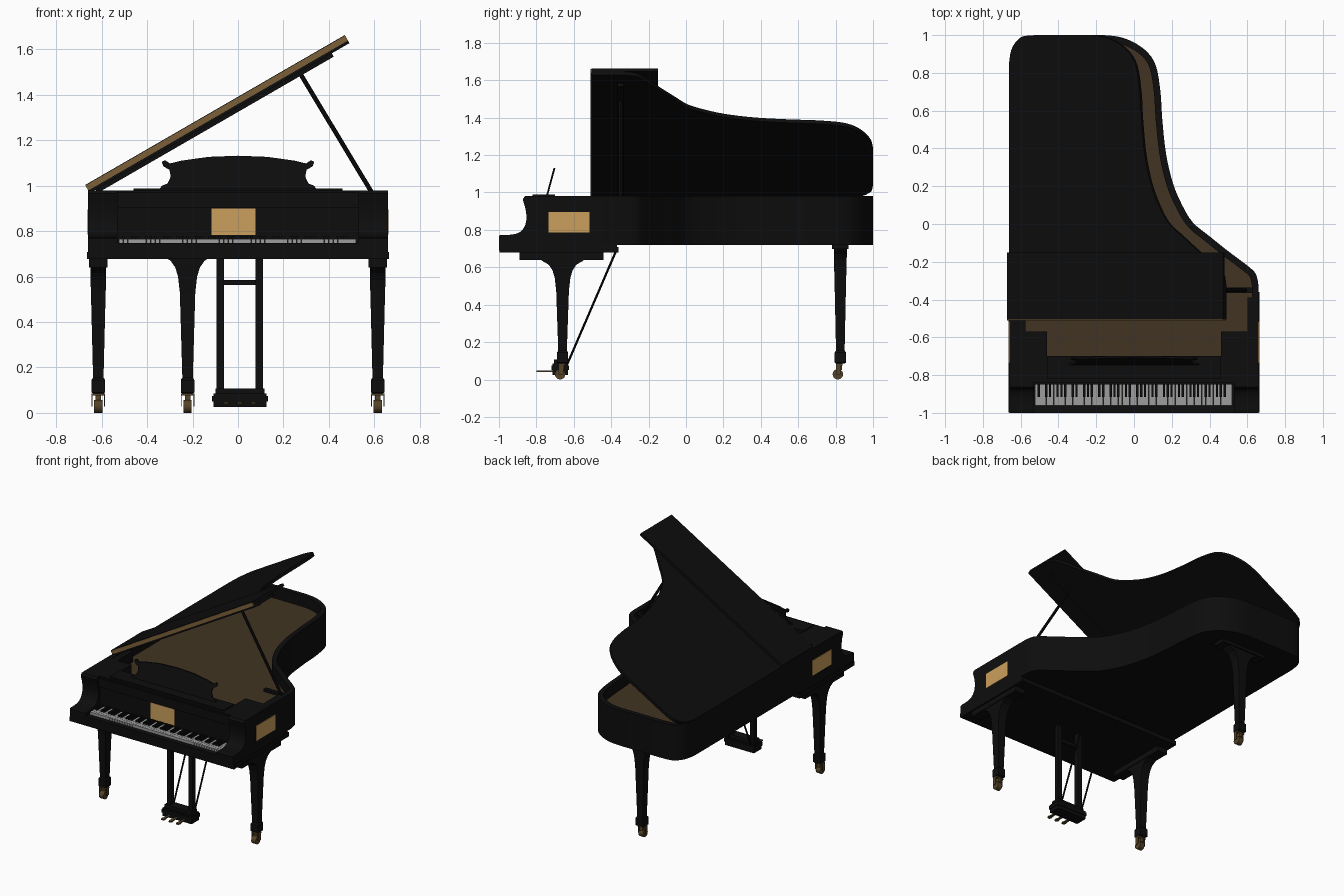
import bpy, bmesh, math
from mathutils import Vector

if "Cube" in bpy.data.objects:
    bpy.data.objects.remove(bpy.data.objects["Cube"])


def material(name, rgb):
    m = bpy.data.materials.new(name)
    m.diffuse_color = (*rgb, 1)
    m.use_nodes = True
    m.node_tree.nodes["Principled BSDF"].inputs["Base Color"].default_value = m.diffuse_color
    return m


BLACK = material("black lacquer", (0.004, 0.004, 0.004))
GOLD = material("gold plate", (0.60, 0.345, 0.11))
BROWN = material("bronze soundboard", (0.053, 0.034, 0.016))
HINGE = material("hinge brass", (0.20, 0.115, 0.04))
BRASS = material("aged brass", (0.09, 0.055, 0.02))
IVORY = material("key white", (0.34, 0.34, 0.34))


def finish(name, bm, *mats, smooth=False):
    bmesh.ops.recalc_face_normals(bm, faces=bm.faces)
    me = bpy.data.meshes.new(name)
    bm.to_mesh(me)
    bm.free()
    ob = bpy.data.objects.new(name, me)
    bpy.context.collection.objects.link(ob)
    for m in mats:
        me.materials.append(m)
    if smooth:
        bpy.ops.object.select_all(action='DESELECT')
        ob.select_set(True)
        bpy.context.view_layer.objects.active = ob
        bpy.ops.object.shade_smooth_by_angle(angle=math.radians(35))
    return ob


def skin(bm, rings):
    """Bridge equal rings of points and cap both ends; returns the last cap."""
    vs = [[bm.verts.new(p) for p in r] for r in rings]
    n = len(vs[0])
    for a, b in zip(vs, vs[1:]):
        for i in range(n):
            bm.faces.new((a[i], a[(i + 1) % n], b[(i + 1) % n], b[i]))
    bm.faces.new(vs[0])
    return bm.faces.new(vs[-1])


def prism(name, pts, t0, t1, place, mat, smooth=False):
    bm = bmesh.new()
    skin(bm, [[place(p, q, t) for p, q in pts] for t in (t0, t1)])
    return finish(name, bm, mat, smooth=smooth)


def add_box(bm, x0, x1, y0, y1, z0, z1):
    skin(bm, [[(x0, y0, z), (x1, y0, z), (x1, y1, z), (x0, y1, z)] for z in (z0, z1)])


def box(name, mat, *b):
    bm = bmesh.new()
    add_box(bm, *b)
    return finish(name, bm, mat)


def rod(name, a, b, r, mat, sides=8):
    a, b = Vector(a), Vector(b)
    q = (b - a).to_track_quat('Z', 'Y')
    ring = [q @ Vector((r * math.cos(i * math.tau / sides), r * math.sin(i * math.tau / sides), 0))
            for i in range(sides)]
    bm = bmesh.new()
    skin(bm, [[e + v for v in ring] for e in (a, b)])
    return finish(name, bm, mat, smooth=sides > 8)


def spline(pts, n=4):
    P = [Vector(p) for p in pts]
    P = [P[0]] + P + [P[-1]]
    out = []
    for i in range(1, len(P) - 2):
        a, b, c, d = P[i - 1:i + 3]
        for k in range(n):
            t = k / n
            out.append(0.5 * (2 * b + (c - a) * t + (2 * a - 5 * b + 4 * c - d) * t * t
                              + (3 * b - a - 3 * c + d) * t ** 3))
    return out + [P[-1]]


def inset(pts, d):
    out = []
    for i, p in enumerate(pts):
        e = (p - pts[i - 1]).normalized()
        f = (pts[(i + 1) % len(pts)] - p).normalized()
        n0, n1 = Vector((e.y, -e.x)), Vector((f.y, -f.x))   # outline runs clockwise
        out.append(p + (n0 + n1) * d / (1 + n0.dot(n1)))
    return out


# curved case outline, shared by rim and lid
tail = spline([(-0.66, 0.84), (-0.645, 0.92), (-0.605, 0.975), (-0.54, 0.998), (-0.3, 1.0), (-0.13, 0.998),
               (-0.03, 0.975), (0.06, 0.92), (0.115, 0.84), (0.14, 0.7), (0.15, 0.55), (0.17, 0.37),
               (0.205, 0.22), (0.25, 0.11), (0.31, 0.01), (0.4, -0.065), (0.5, -0.145), (0.6, -0.22),
               (0.645, -0.265), (0.66, -0.33)])


def outline(front):
    return [Vector((-0.66, front))] + tail + [Vector((0.66, front))]


# rim with sunken soundboard
bm = bmesh.new()
out = outline(-0.8)
inn = inset(out, 0.035)
floor = skin(bm, [[(*p, z) for p in r] for r, z in ((out, 0.72), (out, 0.98), (inn, 0.98), (inn, 0.9))])
floor.material_index = 1
finish("case_rim", bm, BLACK, BROWN, smooth=True)

# lid hinged on the left, with its front flap folded back on top
A = math.radians(30)


def on_lid(u, y, w):
    return Vector((-0.655 + u * math.cos(A) - w * math.sin(A), y, 0.972 + u * math.sin(A) + w * math.cos(A)))


prism("lid", [(p.x + 0.66, p.y) for p in outline(-0.505)], -0.005, 0.016, on_lid, BLACK, True)
flap = [(0, -0.505), (0, -0.15), (1.32, -0.15), (1.32, -0.505)]
prism("lid_flap", flap, 0.017, 0.036, on_lid, BLACK)
prism("lid_hinge", [(0, -0.51), (0, -0.504), (1.32, -0.504), (1.32, -0.51)], 0.008, 0.033, on_lid, HINGE)
prism("lid_batten", [(0.03, -0.365), (0.03, -0.335), (1.23, -0.335), (1.23, -0.365)], -0.022, -0.004, on_lid, BLACK)
rod("lid_prop", (0.595, -0.35, 0.96), (0.27, -0.35, 1.5), 0.01, BLACK)
box("prop_rail", BLACK, 0.46, 0.64, -0.365, -0.335, 0.95, 0.97)

# keybed, scrolled arms, fallboard and shelf
box("keybed", BLACK, -0.66, 0.66, -1.0, -0.37, 0.69, 0.742)
box("keybed_moulding", BLACK, -0.665, 0.665, -0.998, -0.36, 0.678, 0.708)
box("key_slip", BLACK, -0.53, 0.53, -1.0, -0.962, 0.74, 0.748)
arm = [(-1.0, 0.69), (-1.0, 0.768)] + [tuple(p) for p in spline(
    [(-0.99, 0.773), (-0.93, 0.775), (-0.885, 0.79), (-0.86, 0.825), (-0.853, 0.87), (-0.86, 0.92), (-0.868, 0.945)], 3)]
arm += [(-0.872, 0.965), (-0.862, 0.98), (-0.57, 0.98), (-0.57, 0.69)]
for s, side in ((-1, "left"), (1, "right")):
    prism(side + "_arm", arm, s * 0.53, s * 0.66, lambda p, q, t: Vector((t, p, q)), BLACK, True)
    box(side + "_shelf_block", BLACK, *sorted((s * 0.46, s * 0.54)), -0.838, -0.57, 0.74, 0.98)
    box(side + "_inner_ledge", BLACK, *sorted((s * 0.6 - 0.025 * (s < 0) * -1, s * 0.64)), -0.58, -0.39, 0.89, 0.978)
    box(side + "_side_plate", GOLD, *sorted((s * 0.655, s * 0.6635)), -0.735, -0.515, 0.785, 0.895)
box("fallboard", BLACK, -0.53, 0.53, -0.838, -0.70, 0.74, 0.98)
box("fallboard_trim", BLACK, -0.53, 0.53, -0.85, -0.83, 0.905, 0.97)
box("fallboard_plate", GOLD, -0.117, 0.077, -0.843, -0.836, 0.782, 0.9)
box("music_shelf", BLACK, -0.46, 0.46, -0.82, -0.70, 0.978, 0.988)

# music desk
half = [(0.345, 0.985), (0.335, 1.0), (0.31, 1.01), (0.296, 1.04), (0.302, 1.07), (0.328, 1.085), (0.336, 1.105),
        (0.32, 1.112), (0.3, 1.098), (0.25, 1.11), (0.13, 1.127)]
desk = half + [(0, 1.132)] + [(-x, z) for x, z in reversed(half)]
prism("music_desk", desk, -0.004, 0.006, lambda p, q, t: Vector((p, -0.745 + 0.27 * (q - 0.98) + t, q)), BLACK)

# keys: 52 white, 36 black
white, black = bmesh.new(), bmesh.new()
w = 1.045 / 52
for i in range(52):
    x = -0.525 + i * w
    add_box(white, x + 0.0006, x + w - 0.0006, -0.96, -0.838, 0.74, 0.766)
    if i < 51 and i % 7 not in (1, 4):
        add_box(black, x + w - 0.006, x + w + 0.006, -0.915, -0.838, 0.75, 0.778)
finish("white_keys", white, IVORY)
finish("black_keys", black, BLACK)


# tapered square legs with a flared bracket top and a caster
def leg(name, x, y, top, flare_x):
    bm = bmesh.new()
    rings = []
    for z, thin, wide in ((0.085, 0.022, 0.022), (0.09, 0.03, 0.03), (0.145, 0.03, 0.03), (0.155, 0.023, 0.023),
                          (top - 0.17, 0.031, 0.034), (top - 0.1, 0.033, 0.042), (top - 0.06, 0.034, 0.054),
                          (top - 0.03, 0.035, 0.075), (top - 0.01, 0.035, 0.11), (top, 0.035, 0.12)):
        a, b = (wide, thin) if flare_x else (thin, wide)
        rings.append([(x - a, y - b, z), (x + a, y - b, z), (x + a, y + b, z), (x - a, y + b, z)])
    skin(bm, rings)
    finish(name, bm, BLACK)
    bm = bmesh.new()
    add_box(bm, x - 0.03, x + 0.03, y - 0.022, y + 0.012, 0.076, 0.086)
    for s in (-1, 1):
        add_box(bm, x + s * 0.028 - 0.002, x + s * 0.028 + 0.002, y - 0.022, y + 0.004, 0.028, 0.08)
    add_box(bm, x - 0.012, x + 0.012, y - 0.014, y + 0.01, 0.05, 0.08)
    finish(name + "_caster_fork", bm, BRASS)
    rod(name + "_caster_wheel", (x - 0.018, y - 0.013, 0.028), (x + 0.018, y - 0.013, 0.028), 0.028, BRASS, 16)


for s, side in ((-1, "left"), (1, "right")):
    leg(side + "_front_leg", s * 0.615, -0.66, 0.645, False)
    box(side + "_leg_plate", BLACK, *sorted((s * 0.575, s * 0.655)), -0.89, -0.44, 0.64, 0.68)
leg("rear_leg", -0.222, 0.825, 0.70, True)
box("rear_leg_plate", BLACK, -0.40, -0.04, 0.78, 0.87, 0.698, 0.722)

# pedal lyre
for s, side in ((-1, "left"), (1, "right")):
    x = 0.008 + s * 0.086
    box(side + "_lyre_post", BLACK, x - 0.016, x + 0.016, -0.685, -0.65, 0.09, 0.69)
    rod(side + "_lyre_brace", (x, -0.64, 0.07), (x, -0.375, 0.685), 0.006, BLACK)
box("lyre_crossbar", BLACK, -0.07, 0.09, -0.678, -0.657, 0.564, 0.586)
box("pedal_box", BLACK, -0.108, 0.125, -0.715, -0.63, 0.025, 0.085)
box("pedal_box_lid", BLACK, -0.10, 0.117, -0.705, -0.64, 0.085, 0.108)
box("pedal_box_moulding", BLACK, -0.114, 0.131, -0.72, -0.625, 0.05, 0.075)
for i, side in enumerate(("left", "middle", "right")):
    x = 0.008 + (i - 1) * 0.06
    prism(side + "_pedal", [(x - 0.007, -0.71), (x - 0.009, -0.76), (x - 0.014, -0.785), (x - 0.009, -0.8),
                            (x + 0.009, -0.8), (x + 0.014, -0.785), (x + 0.009, -0.76), (x + 0.007, -0.71)],
          0.04, 0.048, lambda p, q, t: Vector((p, q, t)), BRASS)
